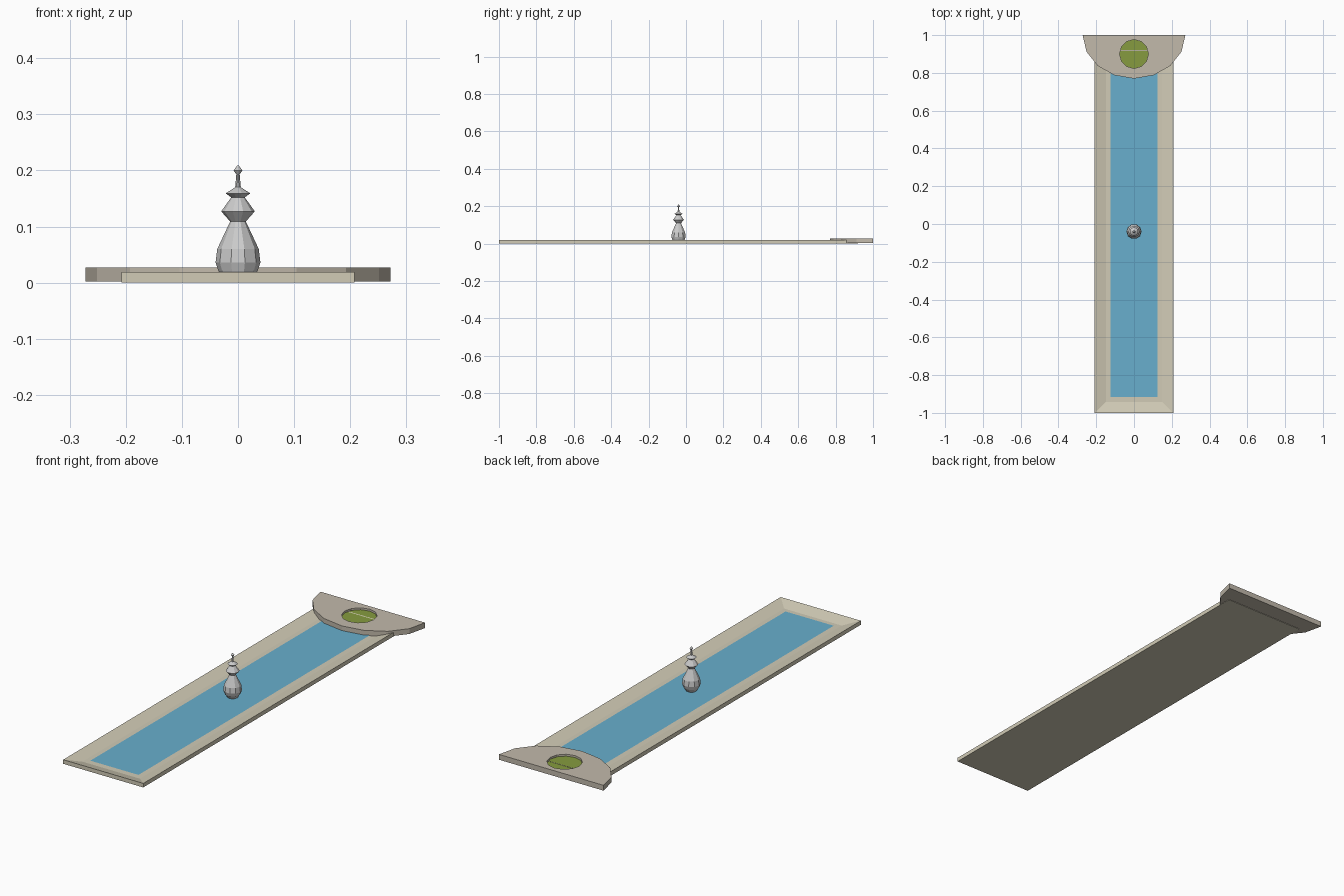
import bpy, bmesh, math

if "Cube" in bpy.data.objects:
    bpy.data.objects.remove(bpy.data.objects["Cube"])


def material(name, rgb):
    m = bpy.data.materials.new(name)
    m.diffuse_color = (*rgb, 1)
    m.use_nodes = True
    m.node_tree.nodes["Principled BSDF"].inputs["Base Color"].default_value = m.diffuse_color
    return m


def make_object(name, bm, mat=None):
    bmesh.ops.recalc_face_normals(bm, faces=bm.faces)
    mesh = bpy.data.meshes.new(name)
    bm.to_mesh(mesh)
    bm.free()
    ob = bpy.data.objects.new(name, mesh)
    bpy.context.collection.objects.link(ob)
    if mat:
        mesh.materials.append(mat)
    return ob


def prism(name, outline, z0, z1, mat=None):
    bm = bmesh.new()
    face = bm.faces.new([bm.verts.new((x, y, z0)) for x, y in outline])
    ext = bmesh.ops.extrude_face_region(bm, geom=[face])["geom"]
    bmesh.ops.translate(bm, vec=(0, 0, z1 - z0),
                        verts=[v for v in ext if isinstance(v, bmesh.types.BMVert)])
    # extruding one face keeps it as the bottom cap only when it is absent
    if not any(all(abs(v.co.z - z0) < 1e-6 for v in f.verts) for f in bm.faces):
        bm.faces.new([v for v in bm.verts if abs(v.co.z - z0) < 1e-6])
    return make_object(name, bm, mat)


def arc(cx, cy, rx, ry, a0, a1, n):
    return [(cx + rx * math.cos(a0 + (a1 - a0) * i / n),
             cy + ry * math.sin(a0 + (a1 - a0) * i / n)) for i in range(n + 1)]


def rect(hx, y0, y1):
    return [(-hx, y0), (hx, y0), (hx, y1), (-hx, y1)]


stone = material("pale_stone", (0.64, 0.60, 0.47))
terrace_mat = material("terrace_stone", (0.54, 0.49, 0.41))
water_mat = material("water", (0.14, 0.43, 0.61))
grass_mat = material("grass", (0.24, 0.33, 0.05))

# Pool basin: slab whose top is inset and sunk
basin = prism("pool_basin", rect(0.208, -1.0, 0.92), 0, 0.019, stone)
bm = bmesh.new()
bm.from_mesh(basin.data)
top = max(bm.faces, key=lambda f: f.calc_center_median().z)
bmesh.ops.inset_region(bm, faces=[top], thickness=0.083)
bmesh.ops.translate(bm, verts=top.verts, vec=(0, 0, -0.016))
bm.to_mesh(basin.data)
bm.free()

# Water surface
bm = bmesh.new()
bm.faces.new([bm.verts.new((x, y, 0.005)) for x, y in rect(0.125, -0.917, 0.837)])
make_object("water_surface", bm, water_mat)

# Half-round terrace with a round recess
terrace = prism("terrace", arc(0, 1, 0.272, 0.23, math.pi, 2 * math.pi, 8),
                0.002, 0.027, terrace_mat)
circle = arc(0, 0.9, 0.076, 0.076, 0, 2 * math.pi, 12)[:-1]
cutter = prism("recess_cutter", circle, 0.017, 0.05)
cutter.hide_render = True
cutter.hide_viewport = True
cut = terrace.modifiers.new("recess", "BOOLEAN")
cut.operation = "DIFFERENCE"
cut.object = cutter
cut.solver = "EXACT"

# Planting bed at the bottom of the recess
bm = bmesh.new()
bm.faces.new([bm.verts.new((x, y, 0.018)) for x, y in circle])
make_object("planting_bed", bm, grass_mat)

# Fountain: turned profile (radius, height), flat faceted
profile = [(0.024, 0.004), (0.035, 0.021), (0.04, 0.036), (0.037, 0.06),
           (0.014, 0.109), (0.03, 0.127), (0.012, 0.152), (0.022, 0.159),
           (0.005, 0.17), (0.003, 0.193), (0.008, 0.2), (0.001, 0.209)]
SIDES = 10
bm = bmesh.new()
rings = [[bm.verts.new((x, y, z)) for x, y in
          arc(0, -0.04, r, r, 0, 2 * math.pi, SIDES)[:-1]] for r, z in profile]
for a, b in zip(rings, rings[1:]):
    for i in range(SIDES):
        j = (i + 1) % SIDES
        bm.faces.new((a[i], a[j], b[j], b[i]))
bm.faces.new(rings[0])
bm.faces.new(rings[-1])
make_object("fountain", bm)
